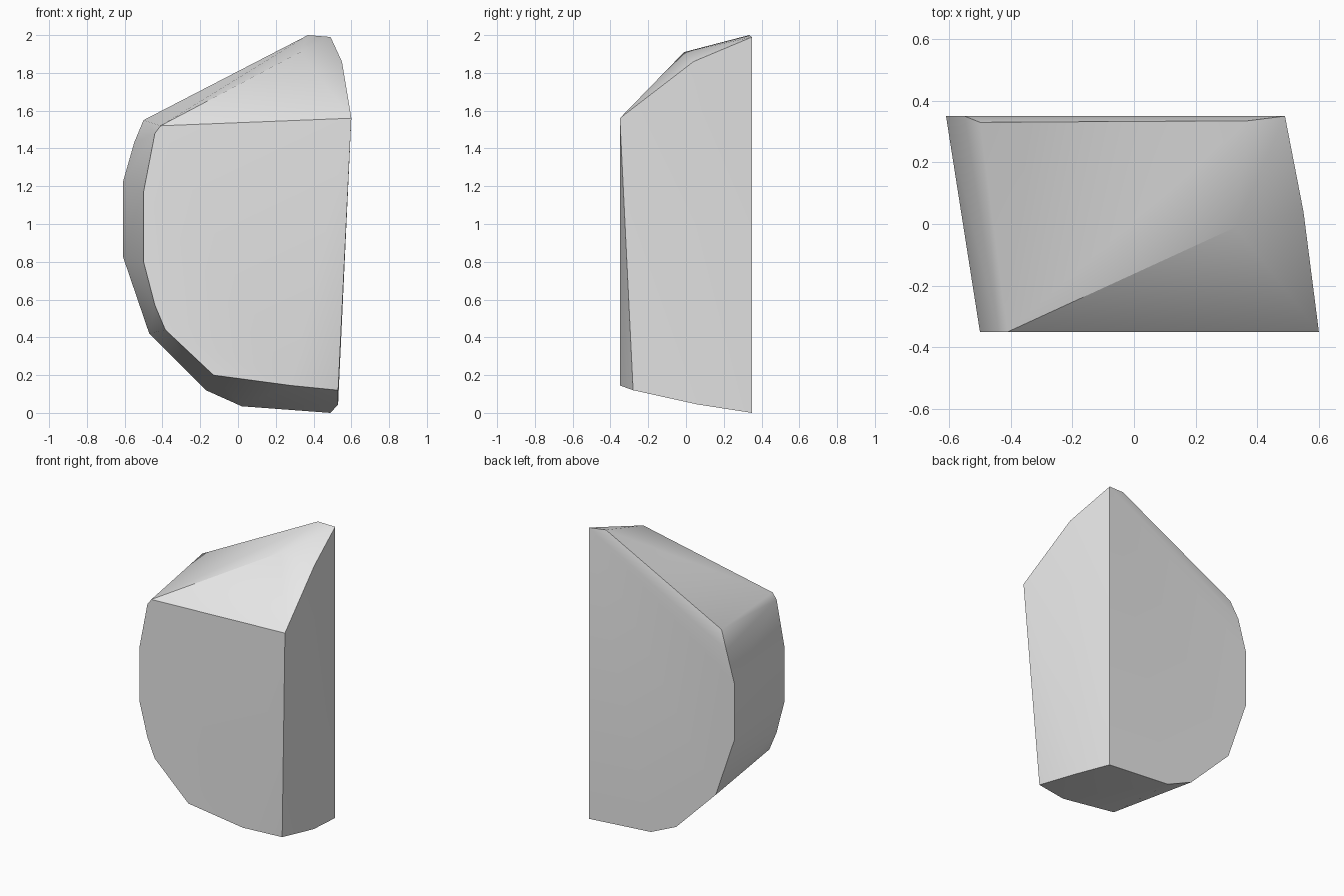
import bpy
import bmesh
import math

# Remove the default cube only
cube = bpy.data.objects.get("Cube")
if cube:
    bpy.data.objects.remove(cube, do_unlink=True)


def flat_material(name, colour):
    material = bpy.data.materials.new(name)
    material.diffuse_color = colour
    material.use_nodes = True
    for node in material.node_tree.nodes:
        if node.type == 'BSDF_PRINCIPLED':
            node.inputs["Base Color"].default_value = colour
            node.inputs["Roughness"].default_value = 0.8
    return material


def convex_solid(name, corners, material):
    """Wrap the corners in a faceted convex solid."""
    bm = bmesh.new()
    for corner in corners:
        bm.verts.new(corner)
    bmesh.ops.convex_hull(bm, input=bm.verts)
    loose = [v for v in bm.verts if not v.link_faces]
    bmesh.ops.delete(bm, geom=loose, context='VERTS')
    # Merge the triangles of each flat side
    bmesh.ops.dissolve_limit(bm, angle_limit=math.radians(0.5),
                             verts=bm.verts, edges=bm.edges)
    bmesh.ops.recalc_face_normals(bm, faces=bm.faces)
    mesh = bpy.data.meshes.new(name)
    bm.to_mesh(mesh)
    bm.free()
    mesh.materials.append(material)
    solid = bpy.data.objects.new(name, mesh)
    bpy.context.collection.objects.link(solid)
    return solid


HALF_DEPTH = 0.35

# Rounded outlines of the front and back sides, as (x, z)
front_outline = [(-0.41, 1.52), (-0.44, 1.48), (-0.5, 1.17), (-0.5, 0.8),
                 (-0.44, 0.57), (-0.385, 0.44), (-0.13, 0.2),
                 (0.28, 0.145), (0.6, 1.56)]
back_outline = [(0.49, 1.99), (-0.55, 1.43), (-0.61, 1.22), (-0.61, 0.83),
                (-0.47, 0.42), (-0.17, 0.12), (0.02, 0.035), (0.49, 0)]

# Corners of the slanted top and of the bottom edge
top_corners = [(-0.5, 0.33, 1.55), (0.37, 0.335, 2),
               (0.33, -0.01, 1.91), (0.55, 0.04, 1.86)]
bottom_corners = [(0.53, -0.28, 0.12), (0.53, 0.06, 0.045)]

corners = [(x, -HALF_DEPTH, z) for x, z in front_outline]
corners += [(x, HALF_DEPTH, z) for x, z in back_outline]
corners += top_corners + bottom_corners

stone_grey = flat_material("stone grey", (0.8, 0.8, 0.8, 1))
rock = convex_solid("rock", corners, stone_grey)

# Soften shallow bends, keep the sharp edges
bpy.ops.object.select_all(action='DESELECT')
rock.select_set(True)
bpy.context.view_layer.objects.active = rock
bpy.ops.object.shade_smooth_by_angle(angle=math.radians(30))
